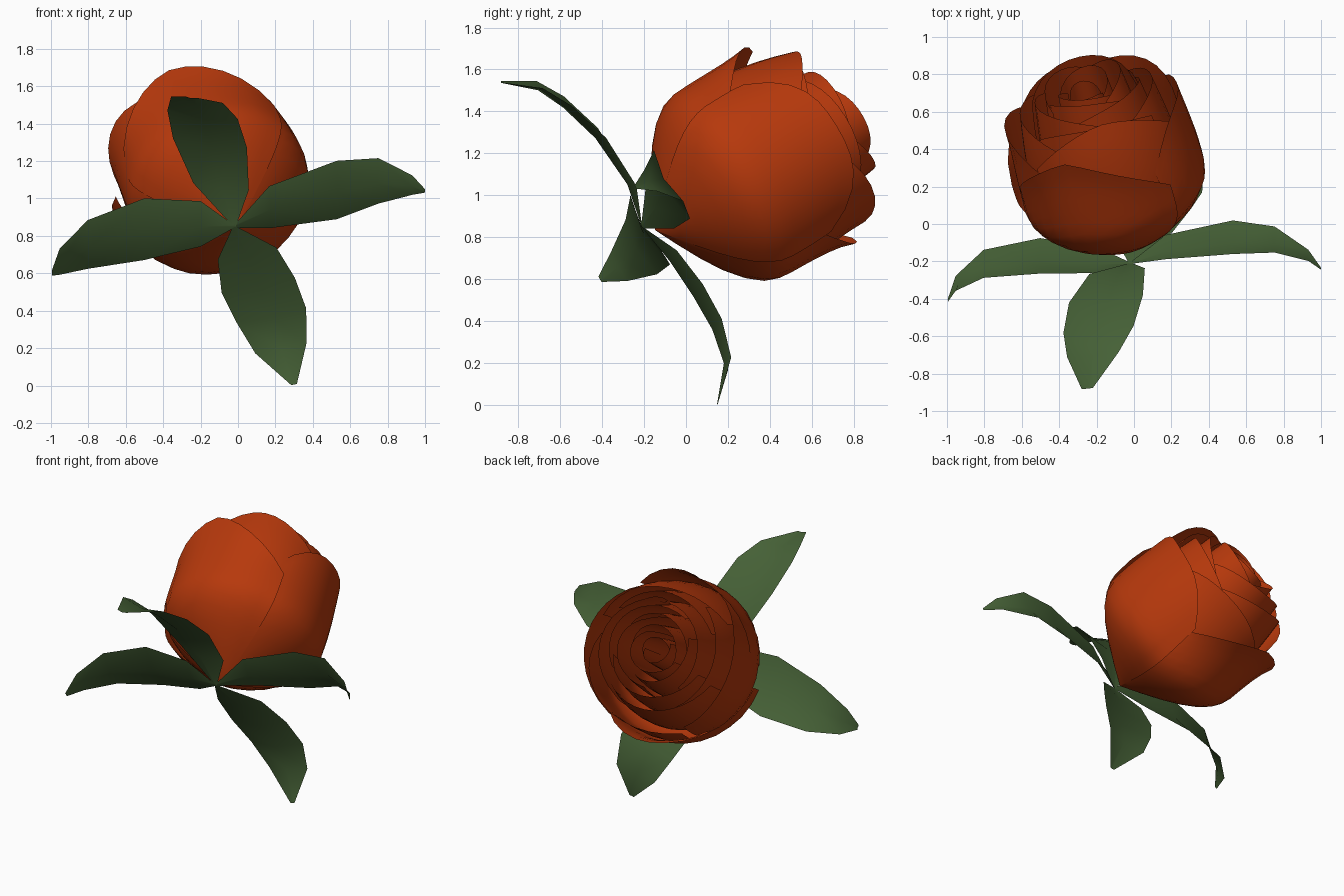
import bpy, bmesh, math, random
from mathutils import Vector

random.seed(4)
cube = bpy.data.objects.get("Cube")
if cube:
    bpy.data.objects.remove(cube, do_unlink=True)

# Leaf joint, bloom base, bloom axis, and two directions across the axis
JOINT = Vector((-0.02, -0.21, 0.85))
BASE = Vector((0.0, -0.19, 0.81))
AXIS = Vector((-0.24, 0.83, 0.5)).normalized()
UP = (Vector((0, 0, 1)) - AXIS * AXIS.z).normalized()
SIDE = AXIS.cross(UP)


def material(name, color):
    mat = bpy.data.materials.new(name)
    mat.use_nodes = True
    mat.diffuse_color = color
    mat.node_tree.nodes["Principled BSDF"].inputs["Base Color"].default_value = color
    return mat


RED = material("petal_red", (0.47, 0.04, 0.0035, 1))
GREEN = material("leaf_green", (0.06, 0.118, 0.037, 1))


def grid_object(name, rows, mat, facing):
    """Skin rows of points; facing(face centre) gives the wanted outer direction."""
    bm = bmesh.new()
    verts = [[bm.verts.new(p) for p in row] for row in rows]
    for a, b in zip(verts, verts[1:]):
        for i in range(len(a) - 1):
            bm.faces.new((a[i], a[i + 1], b[i + 1], b[i]))
    bmesh.ops.remove_doubles(bm, verts=bm.verts, dist=0.0005)
    bm.normal_update()
    score = sum(f.normal.dot(facing(f.calc_center_median())) * f.calc_area() for f in bm.faces)
    if score < 0:
        bmesh.ops.reverse_faces(bm, faces=bm.faces)
    mesh = bpy.data.meshes.new(name)
    bm.to_mesh(mesh)
    bm.free()
    mesh.materials.append(mat)
    obj = bpy.data.objects.new(name, mesh)
    bpy.context.collection.objects.link(obj)
    bpy.ops.object.select_all(action='DESELECT')
    obj.select_set(True)
    bpy.context.view_layer.objects.active = obj
    bpy.ops.object.shade_smooth_by_angle(angle=math.radians(35))


def cup(s):
    """Relative radius of the bloom at distance s along its axis."""
    swell = math.sin(math.pi / 2 * min(1, (s - 0.05) / 0.44))
    return swell - 0.6 * max(0, s - 0.52) ** 2


def outward(center):
    d = center - BASE
    return d - AXIS * d.dot(AXIS) - AXIS * 0.05


def petal(name, angle, span, radius, top, drop, curl, power):
    rows = []
    for j in range(13):
        v = j / 12
        row = []
        for i in range(13):
            u = i / 6 - 1
            s = 0.05 + v * (top - drop * abs(u) ** power - 0.05)
            r = radius * cup(s) + 0.02 * u * v * min(1, radius * 3)
            r += curl * v ** 6 * (1 - u * u)
            t = math.radians(angle + u * span)
            row.append(BASE + AXIS * s + (UP * math.cos(t) + SIDE * math.sin(t)) * r)
        rows.append(row)
    grid_object(name, rows, RED, outward)


# Outer petals: angle, half span, radius, top, drop, tip curl, tip roundness
outer = [
    (85, 55, 0.51, 0.96, 0.24, 0.03, 3),
    (335, 60, 0.505, 0.95, 0.32, 0.06, 1.4),
    (192, 66, 0.51, 0.91, 0.32, 0.09, 1.6),
    (5, 62, 0.48, 1.08, 0.24, 0.00, 1.8),
    (140, 60, 0.49, 1.00, 0.22, 0.05, 2.2),
    (265, 64, 0.485, 0.99, 0.24, 0.05, 2.2),
]
for n, args in enumerate(outer):
    petal(f"outer_petal_{n + 1}", *args)

# Inner petals: nested rings tightening towards the heart
rings = [(4, 0.42, 1.06, 58, 0.02), (3, 0.34, 1.12, 74, 0.02),
         (3, 0.26, 1.15, 76, 0.015), (2, 0.18, 1.14, 108, 0.01),
         (2, 0.10, 1.09, 112, 0.0)]
for k, (count, radius, top, span, curl) in enumerate(rings):
    for n in range(count):
        angle = 360 * n / count + 47 * k + random.uniform(-10, 10)
        petal(f"inner_petal_{k + 1}_{n + 1}", angle, span,
              radius + random.uniform(-0.012, 0.012),
              top + random.uniform(-0.03, 0.02), 0.09, curl, 2.2)


def leaf(name, across, stations):
    """Folded leaf: stations are (x, y, z, half width) along the midrib."""
    across = Vector(across).normalized()
    pts = [Vector(s[:3]) for s in stations]
    rows = []
    for i, (p, station) in enumerate(zip(pts, stations)):
        along = pts[min(i + 1, len(pts) - 1)] - pts[max(i - 1, 0)]
        normal = across.cross(along).normalized()
        if normal.dot(AXIS) < 0:
            normal.negate()
        w = station[3]
        rows.append([p - across * w + normal * 0.06 * w,
                     p - normal * 0.14 * w,
                     p + across * w + normal * 0.06 * w])
    grid_object(name, rows, GREEN, lambda c: AXIS)


# Four leaves spreading from the base of the bloom
root = (*JOINT, 0.008)
leaf("right_leaf", (0, 0.5, -0.87), [
    root, (-0.2, -0.2, 0.86, 0.14), (-0.5, -0.18, 0.83, 0.19),
    (-0.8, -0.22, 0.75, 0.15), (-0.95, -0.32, 0.66, 0.08), (-0.995, -0.41, 0.6, 0.015)])
leaf("left_leaf", (0, 0.5, -0.87), [
    root, (0.17, -0.13, 0.95, 0.13), (0.53, -0.08, 1.04, 0.18),
    (0.75, -0.09, 1.09, 0.14), (0.93, -0.17, 1.07, 0.06), (1.0, -0.24, 1.04, 0.01)])
leaf("upper_leaf", (0.98, 0.1, -0.12), [
    root, (-0.09, -0.26, 1.06, 0.15), (-0.15, -0.41, 1.29, 0.2),
    (-0.19, -0.57, 1.44, 0.19), (-0.22, -0.7, 1.52, 0.14), (-0.25, -0.88, 1.54, 0.03)])
leaf("lower_leaf", (0.97, 0.05, 0.2), [
    root, (0.05, -0.06, 0.7, 0.16), (0.11, 0.06, 0.53, 0.2),
    (0.18, 0.15, 0.37, 0.19), (0.23, 0.2, 0.2, 0.14), (0.3, 0.15, 0.005, 0.015)])
